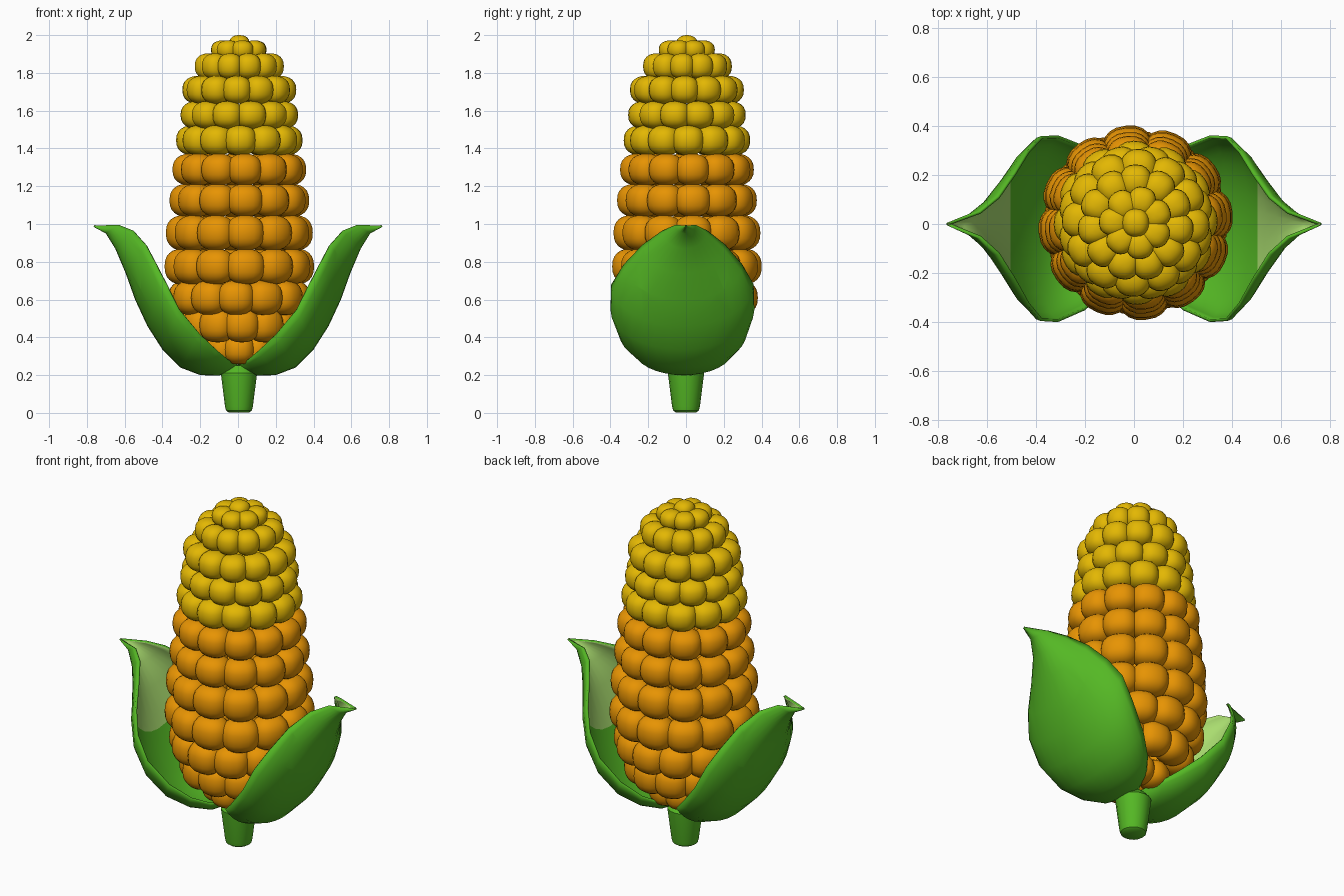
import bpy, bmesh, math
from mathutils import Matrix

if "Cube" in bpy.data.objects:
    bpy.data.objects.remove(bpy.data.objects["Cube"])


def material(name, rgb):
    m = bpy.data.materials.new(name)
    m.diffuse_color = (*rgb, 1)
    m.use_nodes = True
    m.node_tree.nodes["Principled BSDF"].inputs["Base Color"].default_value = m.diffuse_color
    return m


ORANGE = material("orange kernel", (0.80, 0.295, 0.001))
YELLOW = material("yellow kernel", (0.77, 0.475, 0.001))
GREEN = material("husk green", (0.09, 0.48, 0.018))
PALE = material("pale husk green", (0.40, 0.72, 0.16))


def finish(bm, name, mats, angle=60):
    mesh = bpy.data.meshes.new(name)
    bm.to_mesh(mesh)
    bm.free()
    ob = bpy.data.objects.new(name, mesh)
    bpy.context.collection.objects.link(ob)
    for m in mats:
        mesh.materials.append(m)
    bpy.ops.object.select_all(action='DESELECT')
    ob.select_set(True)
    bpy.context.view_layer.objects.active = ob
    bpy.ops.object.shade_smooth_by_angle(angle=math.radians(angle))
    return ob


def lathe(name, profile, mat, sides=16):
    """Closed turned solid from (radius, z) points."""
    bm = bmesh.new()
    rings = [[bm.verts.new((r * math.cos(a), r * math.sin(a), z))
              for a in (2 * math.pi * i / sides for i in range(sides))]
             for r, z in profile]
    for lo, hi in zip(rings, rings[1:]):
        for i in range(sides):
            j = (i + 1) % sides
            bm.faces.new((lo[i], lo[j], hi[j], hi[i]))
    bm.faces.new(rings[0][::-1])
    bm.faces.new(rings[-1])
    return finish(bm, name, [mat], 40)


# Kernel rows: height, outer radius, count, half width, half height, phase in kernels
ROWS = [
    (0.335, 0.20, 7, 0.084, 0.078, 0.0),
    (0.465, 0.322, 11, 0.096, 0.092, 0.1),
    (0.61, 0.376, 12, 0.099, 0.092, -0.1),
    (0.775, 0.398, 12, 0.104, 0.094, 0.2),
    (0.953, 0.391, 12, 0.102, 0.093, 0.2),
    (1.125, 0.372, 12, 0.097, 0.087, 0.2),
    (1.288, 0.356, 12, 0.092, 0.084, 0.2),
    (1.443, 0.335, 12, 0.086, 0.080, 0.05),
    (1.577, 0.318, 12, 0.081, 0.074, 0.5),
    (1.71, 0.302, 12, 0.077, 0.074, -0.1),
    (1.835, 0.238, 11, 0.066, 0.068, 0.5),
    (1.922, 0.150, 7, 0.058, 0.050, 0.2),
    (1.95, 0.05, 1, 0.055, 0.05, 0.0),
]
SHIFT = Matrix.Translation((0.007, 0.005, 0))  # the cob stands slightly off centre


def squarish(v, p):
    return math.copysign(abs(v) ** p, v)


for k, (z, outer, n, hw, hz, phase) in enumerate(ROWS):
    depth = min(0.09, hw * 1.05)
    centre = outer - depth if n > 1 else 0
    bm = bmesh.new()
    for i in range(n):
        turn = SHIFT @ Matrix.Rotation(-math.pi / 2 + 2 * math.pi * (i + phase) / n, 4, 'Z')
        ball = bmesh.ops.create_uvsphere(bm, u_segments=20, v_segments=12, radius=1)
        for v in ball["verts"]:
            x, y, h = v.co
            v.co = (centre + depth * squarish(x, 0.95), hw * squarish(y, 0.82),
                    z + hz * squarish(h, 0.82))
            v.co = turn @ v.co
    finish(bm, f"kernel_row_{k + 1}", [ORANGE if z < 1.36 else YELLOW], 80)

# Stalk
lathe("stalk", [(0.055, 0.003), (0.068, 0.012), (0.074, 0.035), (0.096, 0.21), (0.06, 0.25)],
      GREEN).location.x = 0.005

# Husk sections: spine x, z, then rim x, half width, z
HUSK = [
    (0.0, 0.245, 0.0, 0.03, 0.255),
    (0.10, 0.197, 0.05, 0.17, 0.28),
    (0.20, 0.20, 0.11, 0.26, 0.33),
    (0.305, 0.24, 0.20, 0.335, 0.415),
    (0.40, 0.335, 0.31, 0.381, 0.545),
    (0.48, 0.46, 0.38, 0.377, 0.68),
    (0.545, 0.60, 0.435, 0.315, 0.785),
    (0.595, 0.74, 0.49, 0.22, 0.89),
    (0.65, 0.87, 0.555, 0.12, 0.965),
    (0.70, 0.95, 0.63, 0.055, 0.995),
    (0.765, 0.985, 0.76, 0.006, 0.992),
]
COLS = 16
PALE_X = 0.515
for side, label in ((1, "right"), (-1, "left")):
    bm = bmesh.new()
    grid = []
    for cx, cz, rx, ry, rz in HUSK:
        row = []
        for c in range(COLS + 1):
            a = (c / COLS * 2 - 1) * math.pi / 2
            w = math.cos(a)
            row.append(bm.verts.new((side * (rx + (cx - rx) * w),
                                     ry * (math.sin(a) - 0.05),
                                     rz + (cz - rz) * w)))
        grid.append(row)
    for lo, hi in zip(grid, grid[1:]):
        for c in range(COLS):
            quad = [lo[c], lo[c + 1], hi[c + 1], hi[c]]
            bm.faces.new(quad if side > 0 else quad[::-1])
    # straight cut where the inside turns pale, coloured through the material offset
    bmesh.ops.bisect_plane(bm, geom=bm.verts[:] + bm.edges[:] + bm.faces[:],
                           plane_co=(side * PALE_X, 0, 0), plane_no=(1, 0, 0))
    for f in bm.faces:
        f.material_index = 1 if abs(f.calc_center_median().x) > PALE_X else 0
    husk = finish(bm, f"husk_{label}", [GREEN, GREEN, PALE], 60)
    solid = husk.modifiers.new("thickness", 'SOLIDIFY')
    solid.thickness = 0.012
    solid.offset = -1
    solid.material_offset = 1
